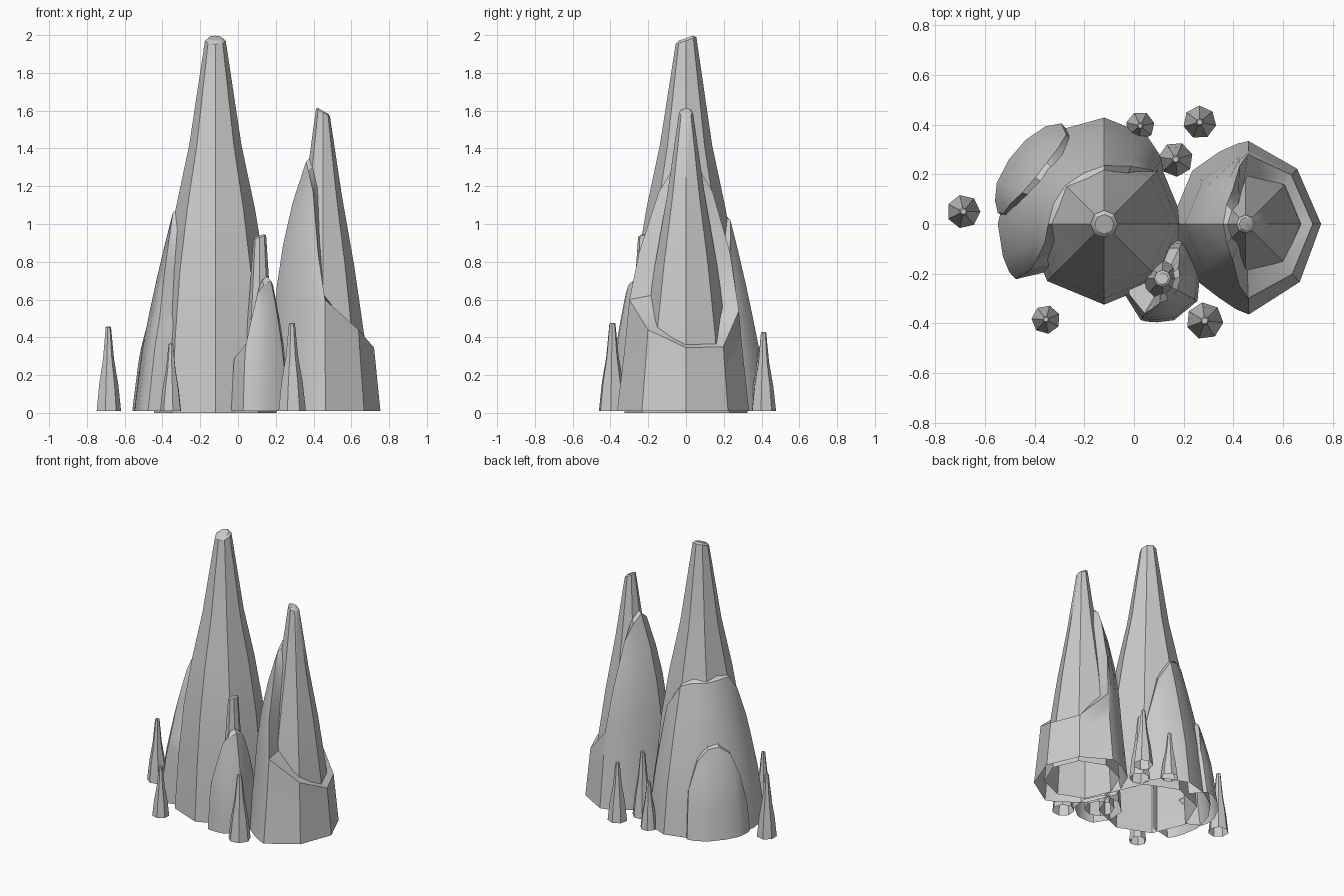
import bpy, math

if "Cube" in bpy.data.objects:
    bpy.data.objects.remove(bpy.data.objects["Cube"])

def interp(profile, z):
    """Radius at height z from a list of (z, radius)."""
    for (z0, r0), (z1, r1) in zip(profile, profile[1:]):
        if z <= z1:
            return r0 + (r1 - r0) * max(0, z - z0) / (z1 - z0)
    return profile[-1][1]

def make(name, verts, faces, angle=30):
    me = bpy.data.meshes.new(name)
    me.from_pydata(verts, [], faces)
    ob = bpy.data.objects.new(name, me)
    bpy.context.collection.objects.link(ob)
    bpy.ops.object.select_all(action='DESELECT')
    ob.select_set(True)
    bpy.context.view_layer.objects.active = ob
    bpy.ops.object.shade_smooth_by_angle(angle=math.radians(angle))
    return ob

def polar(c, a, r, z):
    return (c[0] + r * math.cos(a), c[1] + r * math.sin(a), z)

def spire(name, c, profile, sides=8, tilt=(0, 0), base=0.01, turn=0):
    """Tapered faceted column, open below, with a slanted, slightly rounded tip."""
    zt, rt = profile[-1]
    rings = profile + [(zt + rt * 0.25, rt * 0.7)]
    verts, faces = [], []
    for k, (z, r) in enumerate(rings):
        for i in range(sides):
            a = math.tau * i / sides + turn
            dz = (tilt[0] * math.cos(a) + tilt[1] * math.sin(a)) * r if k >= len(profile) - 1 else 0
            verts.append(polar(c, a, r, max(z, base) + dz))
    for k in range(len(rings) - 1):
        for i in range(sides):
            j = (i + 1) % sides
            faces.append((k*sides + i, k*sides + j, (k+1)*sides + j, (k+1)*sides + i))
    n = (len(rings) - 1) * sides
    faces.append(tuple(range(n, n + sides)))
    return make(name, verts, faces)

def shell(name, c, profile, core, columns, levels=6, base=0.01):
    """Outer rock layer: columns of (angle, height, scale), with a rim turned into the core."""
    verts, faces = [], []
    m, n = levels + 2, len(columns)
    closed = columns[-1][0] - columns[0][0] > 270
    for deg, h, s in columns:
        a = math.radians(deg)
        for k in range(levels + 1):
            z = base + (h - base) * k / levels
            verts.append(polar(c, a, interp(profile, z) * s, z))
        inner = min(interp(core, h), interp(profile, h) * s) * 0.88
        verts.append(polar(c, a, inner, h + 0.025))
    for i in range(n if closed else n - 1):
        j = (i + 1) % n
        for k in range(m - 1):
            faces.append((i*m + k, j*m + k, j*m + k + 1, i*m + k + 1))
    return make(name, verts, faces, 35)

# Tall spire with two broken layers on its back left
C1 = (-0.12, 0.0)
core1 = [(0, .325), (.4, .3), (.75, .265), (1.08, .21), (1.42, .138), (1.97, .055)]
layer1 = [(0, .43), (.35, .385), (.6, .335), (.8, .29), (1.06, .225)]
layer2 = [(0, .465), (.3, .425), (.5, .375), (.63, .335)]
spire("tall_spire", C1, core1, tilt=(0, .35), base=0)
shell("tall_spire_layer", C1, layer1, core1, [
    (30, .3, .65), (48, .5, .82), (65, .85, .93), (90, 1.02, 1), (112, 1.05, .97),
    (135, 1.05, .97), (158, 1.06, .98), (180, 1.06, 1), (198, .95, 1),
    (207, .75, 1), (212, .5, .98), (222, .45, .65)])
shell("tall_spire_low_layer", C1, layer2, layer1, [
    (106, .25, .7), (113, .35, .95), (121, .54, .99), (133, .62, 1), (146, .63, 1),
    (159, .57, 1), (168, .4, .97), (174, .2, .93), (182, .15, .7)])

# Columns of a layer that rises high on one side of a spire: angle, height, scale
rise = [(0, .345, 1), (47, .35, 1), (88, .54, 1.1), (96, .85, 1.07), (110, 1.17, 1.02),
        (135, 1.28, 1), (180, 1.33, 1), (225, 1.28, 1), (250, 1.17, 1.04), (264, .85, 1.14),
        (272, .6, 1.2), (313, .44, 1.05)]

# Second spire
C2 = (0.45, 0.0)
core2 = [(0, .25), (.4, .22), (.78, .165), (1.15, .1), (1.59, .037)]
layer3 = [(0, .305), (.35, .27), (.6, .25), (.75, .238), (.95, .2), (1.2, .14), (1.33, .09)]
spire("second_spire", C2, core2, tilt=(-.55, 0))
shell("second_spire_layer", C2, layer3, core2, rise)

# Small front spire, same layering turned to the front right
C3 = (0.115, -0.22)
core3 = [(0, .1), (.3, .08), (.6, .056), (.93, .034)]
layer4 = [(0, .16), (.28, .145), (.45, .118), (.6, .09), (.7, .068)]
spire("front_spire", C3, core3, tilt=(.3, 0))
shell("front_spire_layer", (C3[0], C3[1] - .015), layer4, core3,
      [(a + 152, h * .42 + .14, s) for a, h, s in rise])

# Little spikes around the foot: x, y, height, base radius
spikes = [(-.687, .05, .46, .068), (-.355, -.385, .37, .058), (.285, -.39, .48, .075),
          (.168, .26, .48, .07), (.265, .41, .43, .067), (.025, .395, .35, .058)]
for i, (x, y, h, r) in enumerate(spikes):
    prof = [(0, r), (.33 * h, r * .78), (.62 * h, r * .45), (h * .985, r * .22)]
    spire(f"spike_{i + 1}", (x, y), prof, sides=7, turn=i * .4)
